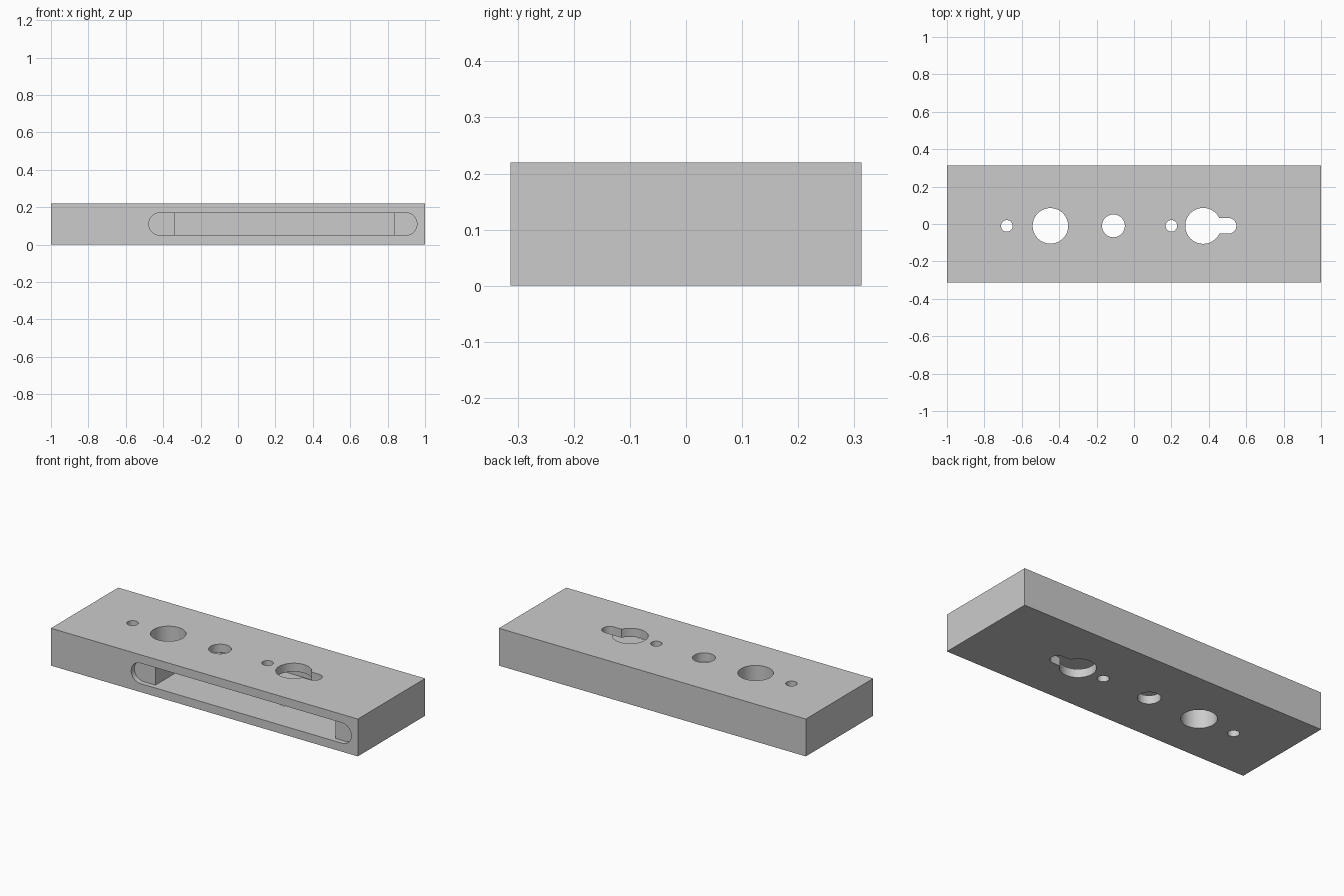
import bpy, bmesh
from math import sin, cos, pi, asin, radians
from mathutils import Vector

if "Cube" in bpy.data.objects:
    bpy.data.objects.remove(bpy.data.objects["Cube"])

L, W, H = 2.0, 0.626, 0.22
HOLE_Y = -0.01


def arc(cx, cy, r, a0, a1, n):
    return [(cx + r * cos(a0 + (a1 - a0) * i / n),
             cy + r * sin(a0 + (a1 - a0) * i / n)) for i in range(n + 1)]


def prism(name, outline, lo, hi, axis):
    """Extrude a 2D outline along z (outline in xy) or y (outline in xz)."""
    place = (lambda u, v, d: (u, v, d)) if axis == 'Z' else (lambda u, v, d: (u, d, v))
    bm = bmesh.new()
    face = bm.faces.new([bm.verts.new(place(u, v, lo)) for u, v in outline])
    ext = bmesh.ops.extrude_face_region(bm, geom=[face])['geom']
    bmesh.ops.translate(bm, vec=Vector(place(0, 0, hi - lo)),
                        verts=[g for g in ext if isinstance(g, bmesh.types.BMVert)])
    bmesh.ops.recalc_face_normals(bm, faces=bm.faces)
    mesh = bpy.data.meshes.new(name)
    bm.to_mesh(mesh)
    bm.free()
    ob = bpy.data.objects.new(name, mesh)
    bpy.context.collection.objects.link(ob)
    return ob


def rect(x0, x1, y0, y1):
    return [(x0, y0), (x1, y0), (x1, y1), (x0, y1)]


# Solid block
block = prism("mortise_block", rect(-L / 2, L / 2, -W / 2, W / 2), 0, H, 'Z')
cutters = []

# Shallow rounded recess in the front edge, and the deep pocket behind it
zc, r = 0.11, 0.06
x0, x1 = -0.477, 0.957
recess = arc(x1 - r, zc, r, -pi / 2, pi / 2, 24) + arc(x0 + r, zc, r, pi / 2, 3 * pi / 2, 24)
cutters.append(prism("recess_cutter", recess, -W / 2 - 0.1, -W / 2 + 0.03, 'Y'))
cutters.append(prism("pocket_cutter", rect(-0.34, 0.835, zc - r, zc + r),
                     -W / 2 - 0.05, 0.25, 'Y'))

# Round through holes
for x, rad in ((-0.68, 0.031), (-0.447, 0.095), (-0.11, 0.061), (0.2, 0.031)):
    cutters.append(prism("hole_cutter", arc(x, HOLE_Y, rad, 0, 2 * pi, 64)[:-1],
                         -0.1, H + 0.1, 'Z'))

# Keyhole: large circle with a round-ended slot
kx, kr, sr, sx = 0.37, 0.096, 0.042, 0.505
a = asin(sr / kr)
keyhole = (arc(kx, HOLE_Y, kr, a, 2 * pi - a, 56)
           + arc(sx, HOLE_Y, sr, -pi / 2, pi / 2, 24))
cutters.append(prism("keyhole_cutter", keyhole, -0.1, H + 0.1, 'Z'))

# Cut everything out of the block
bpy.context.view_layer.objects.active = block
block.select_set(True)
for c in cutters:
    c.hide_render = True
    m = block.modifiers.new("cut", 'BOOLEAN')
    m.operation, m.solver, m.object = 'DIFFERENCE', 'EXACT', c
    bpy.ops.object.modifier_apply(modifier=m.name)
for c in cutters:
    bpy.data.objects.remove(c)

bpy.ops.object.shade_smooth_by_angle(angle=radians(30))
